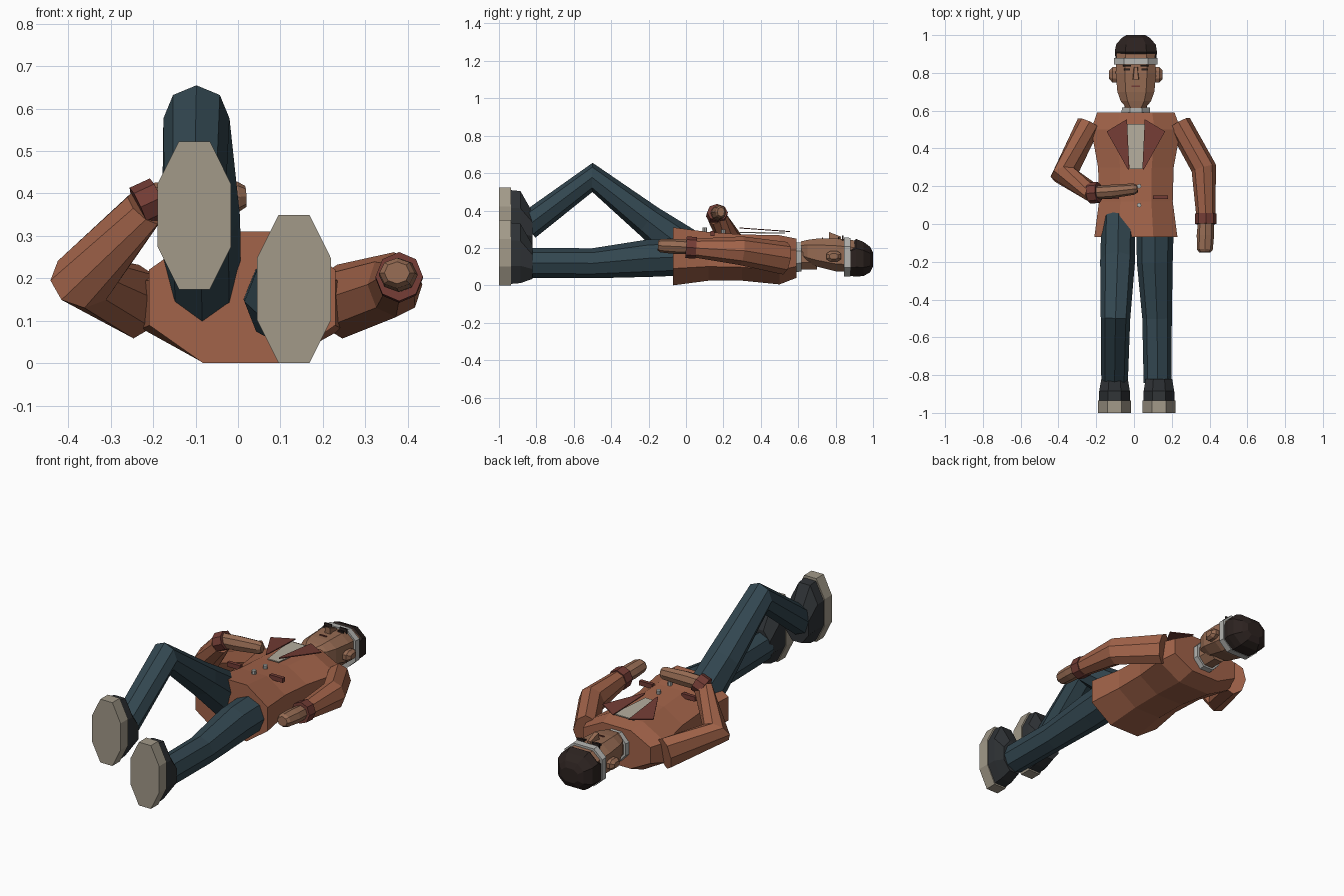
import bpy, bmesh
from math import cos, sin, pi
from mathutils import Vector as V


def material(name, rgb):
    m = bpy.data.materials.new(name)
    m.diffuse_color = (*rgb, 1)
    return m


COAT = material("rust_cloth", (0.36, 0.125, 0.067))
TRIM = material("dark_rust", (0.17, 0.045, 0.035))
SKIN = material("skin", (0.30, 0.145, 0.085))
BLUE = material("navy_cloth", (0.032, 0.062, 0.08))
SHOE = material("black_leather", (0.028, 0.032, 0.036))
SOLE = material("sole_beige", (0.36, 0.32, 0.25))
SHIRT = material("cream_cloth", (0.46, 0.42, 0.34))
GREY = material("band_grey", (0.45, 0.45, 0.43))
HAIR = material("dark_hair", (0.025, 0.016, 0.014))
X0 = 0.01  # body centre line


def loft(name, rings, mat):
    """Skin a list of equal-length point rings and cap both ends."""
    bm = bmesh.new()
    rows = [[bm.verts.new(p) for p in r] for r in rings]
    n = len(rows[0])
    for a, b in zip(rows, rows[1:]):
        for i in range(n):
            bm.faces.new((a[i], a[(i + 1) % n], b[(i + 1) % n], b[i]))
    bm.faces.new(rows[0])
    bm.faces.new(rows[-1])
    bmesh.ops.recalc_face_normals(bm, faces=bm.faces)
    me = bpy.data.meshes.new(name)
    bm.to_mesh(me)
    bm.free()
    me.materials.append(mat)
    ob = bpy.data.objects.new(name, me)
    bpy.context.collection.objects.link(ob)
    return ob


def block(name, x, sections, mat, k=0.42):
    """Chamfered octagon sections along y: (y, half width, z low, z high)."""
    unit = [(1, -k), (1, k), (k, 1), (-k, 1), (-1, k), (-1, -k), (-k, -1), (k, -1)]
    return loft(name, [[(x + w * u, y, (lo + hi) / 2 + (hi - lo) / 2 * v) for u, v in unit]
                       for y, w, lo, hi in sections], mat)


def tube(name, path, mat, up=(0, 0, 1)):
    """Eight-sided limb: (x, y, z, side radius, up radius), mitred at joints."""
    pts = [V(p[:3]) for p in path]
    rings = []
    for i, p in enumerate(path):
        t = V()
        if i:
            t += (pts[i] - pts[i - 1]).normalized()
        if i < len(pts) - 1:
            t += (pts[i + 1] - pts[i]).normalized()
        side = t.cross(V(up)).normalized()
        top = side.cross(t).normalized()
        rings.append([pts[i] + side * p[3] * cos(a * pi / 4) + top * p[4] * sin(a * pi / 4)
                      for a in range(8)])
    return loft(name, rings, mat)


def sheet(name, outline, z, thick, mat):
    """Thin flat panel; z is (height at y = 0, slope along y)."""
    return loft(name, [[(x, y, z[0] + z[1] * y + d) for x, y in outline] for d in (0, thick)], mat)


def box(name, x, y, z, mat):
    return loft(name, [[(a, y[0], z[0]), (a, y[1], z[0]), (a, y[1], z[1]), (a, y[0], z[1])]
                       for a in x], mat)


# Jacket body
block("jacket", X0, [(-0.07, 0.22, 0, 0.31), (0.12, 0.195, 0.025, 0.285), (0.3, 0.2, 0.025, 0.272),
                     (0.5, 0.237, 0.005, 0.268), (0.59, 0.205, 0.04, 0.25)], COAT)
sheet("shirt_front", [(-0.055, 0.53), (0.07, 0.53), (0.045, 0.29), (-0.022, 0.29)],
      (0.283, -0.012), 0.006, SHIRT)
for s, side in ((1, "left"), (-1, "right")):
    sheet(side + "_lapel", [(X0 + s * x, y) for x, y in
                            ((0.047, 0.555), (0.155, 0.49), (0.04, 0.285), (0.035, 0.3))],
          (0.325, -0.072), 0.005, TRIM)
    box(side + "_pocket", sorted((X0 + s * 0.09, X0 + s * 0.17)), (0.132, 0.152), (0.265, 0.29), TRIM)
for y in (0.2, 0.1):
    z = 0.3 - (y - 0.1) * 0.1
    tube("jacket_button", [(0.027, y, z - 0.03, 0.012, 0.012), (0.027, y, z + 0.008, 0.012, 0.012)],
         GREY, up=(0, 1, 0))

# Left arm, resting along the body
tube("left_sleeve", [(0.24, 0.53, 0.145, 0.064, 0.088), (0.37, 0.295, 0.185, 0.067, 0.077),
                     (0.38, 0.04, 0.2, 0.05, 0.05)], COAT)
tube("left_cuff", [(0.38, 0.055, 0.2, 0.056, 0.058), (0.38, 0, 0.204, 0.056, 0.058)], TRIM)
tube("left_hand", [(0.38, 0.01, 0.205, 0.042, 0.038), (0.378, -0.06, 0.208, 0.046, 0.04),
                   (0.375, -0.135, 0.212, 0.042, 0.036), (0.375, -0.15, 0.213, 0.03, 0.026)], SKIN)

# Right arm, bent with the hand over the belly
tube("right_sleeve", [(-0.24, 0.53, 0.145, 0.064, 0.088), (-0.368, 0.26, 0.195, 0.075, 0.078),
                      (-0.22, 0.165, 0.365, 0.05, 0.052)], COAT)
tube("right_cuff", [(-0.235, 0.163, 0.368, 0.056, 0.05), (-0.187, 0.168, 0.39, 0.056, 0.05)], TRIM)
tube("right_hand", [(-0.2, 0.167, 0.385, 0.036, 0.04), (-0.12, 0.172, 0.388, 0.036, 0.042),
                    (0.0, 0.185, 0.392, 0.03, 0.036), (0.018, 0.187, 0.393, 0.02, 0.025)], SKIN)

# Trousers
tube("left_trouser_leg", [(0.112, 0.04, 0.155, 0.1, 0.1), (0.11, -0.2, 0.145, 0.095, 0.1),
                          (0.122, -0.5, 0.118, 0.078, 0.08), (0.125, -0.84, 0.12, 0.074, 0.08)], BLUE)
tube("right_trouser_leg", [(-0.083, 0, 0.19, 0.09, 0.115), (-0.087, -0.2, 0.344, 0.092, 0.088),
                           (-0.098, -0.5, 0.577, 0.078, 0.078), (-0.103, -0.85, 0.315, 0.07, 0.075)], BLUE)

# Shoes, toes pointing up
for side, x, z in (("left", 0.132, 0), ("right", -0.103, 0.174)):
    block(side + "_sole", x, [(-1, 0.087, z, z + 0.349), (-0.935, 0.087, z, z + 0.349)], SOLE)
    block(side + "_shoe", x, [(-0.935, 0.083, z + 0.008, z + 0.335), (-0.885, 0.081, z + 0.012, z + 0.33),
                              (-0.82, 0.07, z + 0.035, z + 0.215)], SHOE)

# Neck and head
block("collar", X0, [(0.585, 0.076, 0.07, 0.23), (0.618, 0.074, 0.075, 0.23)], GREY)
block("neck", X0, [(0.57, 0.06, 0.085, 0.215), (0.7, 0.06, 0.085, 0.215)], SKIN)
block("head", X0, [(0.615, 0.05, 0.14, 0.235), (0.65, 0.08, 0.12, 0.243), (0.7, 0.098, 0.1, 0.25),
                   (0.8, 0.107, 0.075, 0.252), (0.92, 0.1, 0.07, 0.238)], SKIN, 0.55)
block("headband", X0, [(0.845, 0.115, 0.048, 0.256), (0.88, 0.115, 0.048, 0.254)], GREY, 0.55)
block("hair", X0, [(0.878, 0.108, 0.05, 0.225), (0.91, 0.112, 0.047, 0.248), (0.95, 0.105, 0.05, 0.232),
                   (0.985, 0.075, 0.07, 0.205), (1, 0.05, 0.1, 0.175)], HAIR, 0.5)

# Face details
loft("nose", [[(X0 - 0.018, 0.765, 0.24), (X0 + 0.018, 0.765, 0.24), (X0 + 0.014, 0.765, 0.285),
               (X0 - 0.014, 0.765, 0.285)],
              [(X0 - 0.012, 0.83, 0.24), (X0 + 0.012, 0.83, 0.24), (X0 + 0.008, 0.83, 0.26),
               (X0 - 0.008, 0.83, 0.26)]], SKIN)
box("mouth", (X0 - 0.022, X0 + 0.022), (0.726, 0.732), (0.24, 0.256), TRIM)
for s, side in ((1, "left"), (-1, "right")):
    box(side + "_eye", sorted((X0 + s * 0.03, X0 + s * 0.062)), (0.812, 0.822), (0.24, 0.258), HAIR)
    box(side + "_brow", sorted((X0 + s * 0.025, X0 + s * 0.068)), (0.834, 0.842), (0.24, 0.266), HAIR)
    loft(side + "_ear", [[(X0 + s * x, y + 0.79, z + 0.155) for y, z in
                          ((-h, -w / 2), (-h / 2, -w), (h / 2, -w), (h, -w / 2),
                           (h, w / 2), (h / 2, w), (-h / 2, w), (-h, w / 2))]
                         for x, h, w in ((0.09, 0.04, 0.025), (0.125, 0.04, 0.028), (0.142, 0.022, 0.015))], SKIN)
